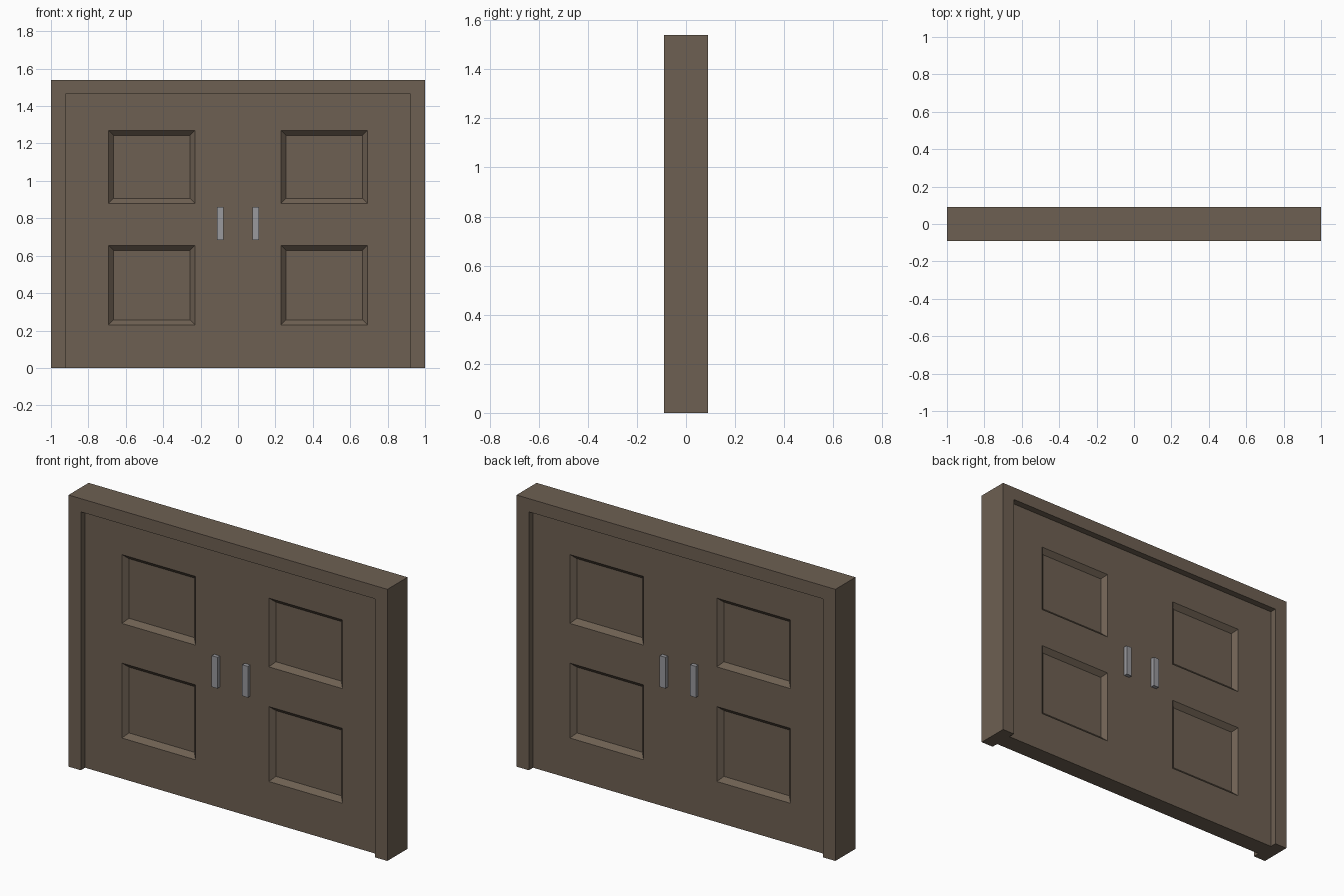
import bpy
import bmesh
from mathutils import Vector

if "Cube" in bpy.data.objects:
    bpy.data.objects.remove(bpy.data.objects["Cube"], do_unlink=True)

HEIGHT, HALF_DEPTH = 1.54, 0.09
OPEN_X, OPEN_Z = 0.923, 1.465
DOOR_Y = 0.052                      # half thickness of the door slab
PANEL_X = (0.23, 0.692)
PANEL_ROWS = ((0.23, 0.655), (0.88, 1.27))
BEVEL = 0.026


def make_material(name, colour):
    mat = bpy.data.materials.new(name)
    mat.use_nodes = True
    mat.diffuse_color = (*colour, 1)
    mat.node_tree.nodes["Principled BSDF"].inputs["Base Color"].default_value = (*colour, 1)
    return mat


def make_object(name, bm, mat):
    bmesh.ops.recalc_face_normals(bm, faces=bm.faces)
    mesh = bpy.data.meshes.new(name)
    bm.to_mesh(mesh)
    bm.free()
    mesh.materials.append(mat)
    obj = bpy.data.objects.new(name, mesh)
    bpy.context.collection.objects.link(obj)
    return obj


def box_mesh(low, high):
    bm = bmesh.new()
    bmesh.ops.create_cube(bm, size=1)
    low, high = Vector(low), Vector(high)
    for v in bm.verts:
        v.co = (low + high) / 2 + v.co * (high - low)
    return bm


wood = make_material("brown wood", (0.155, 0.117, 0.085))
metal = make_material("grey metal", (0.32, 0.32, 0.34))

# Door frame: an upside-down U profile pushed through the wall depth
bm = bmesh.new()
right_half = [(OPEN_X, OPEN_Z), (OPEN_X, 0), (1, 0), (1, HEIGHT)]
outline = right_half + [(-x, z) for x, z in reversed(right_half)]
face = bm.faces.new([bm.verts.new((x, -HALF_DEPTH, z)) for x, z in outline])
extruded = bmesh.ops.extrude_face_region(bm, geom=[face])["geom"]
for v in extruded:
    if isinstance(v, bmesh.types.BMVert):
        v.co.y = HALF_DEPTH
make_object("door_frame", bm, wood)

# Double door slab with sunken, bevelled panels on both sides
bm = box_mesh((-OPEN_X, -DOOR_Y, 0), (OPEN_X, DOOR_Y, OPEN_Z))
cuts = [(Vector((s * x, 0, 0)), Vector((1, 0, 0))) for s in (-1, 1) for x in PANEL_X]
cuts += [(Vector((0, 0, z)), Vector((0, 0, 1))) for row in PANEL_ROWS for z in row]
for point, normal in cuts:
    bmesh.ops.bisect_plane(bm, geom=bm.verts[:] + bm.edges[:] + bm.faces[:],
                           plane_co=point, plane_no=normal)
bm.normal_update()


def is_panel(f):
    c = f.calc_center_median()
    return (abs(f.normal.y) > 0.9 and PANEL_X[0] < abs(c.x) < PANEL_X[1]
            and any(a < c.z < b for a, b in PANEL_ROWS))


panels = [f for f in bm.faces if is_panel(f)]
bmesh.ops.inset_individual(bm, faces=panels, thickness=BEVEL, depth=-BEVEL,
                           use_even_offset=True)
make_object("double_door", bm, wood)

# Pull handles, one per leaf on each side
for side, y in (("front", -1), ("back", 1)):
    for hand, x in (("left", 1), ("right", -1)):
        ys = sorted((y * DOOR_Y, y * (DOOR_Y + 0.022)))
        xs = sorted((x * 0.078, x * 0.113))
        make_object(f"{side}_{hand}_handle",
                    box_mesh((xs[0], ys[0], 0.683), (xs[1], ys[1], 0.86)), metal)
